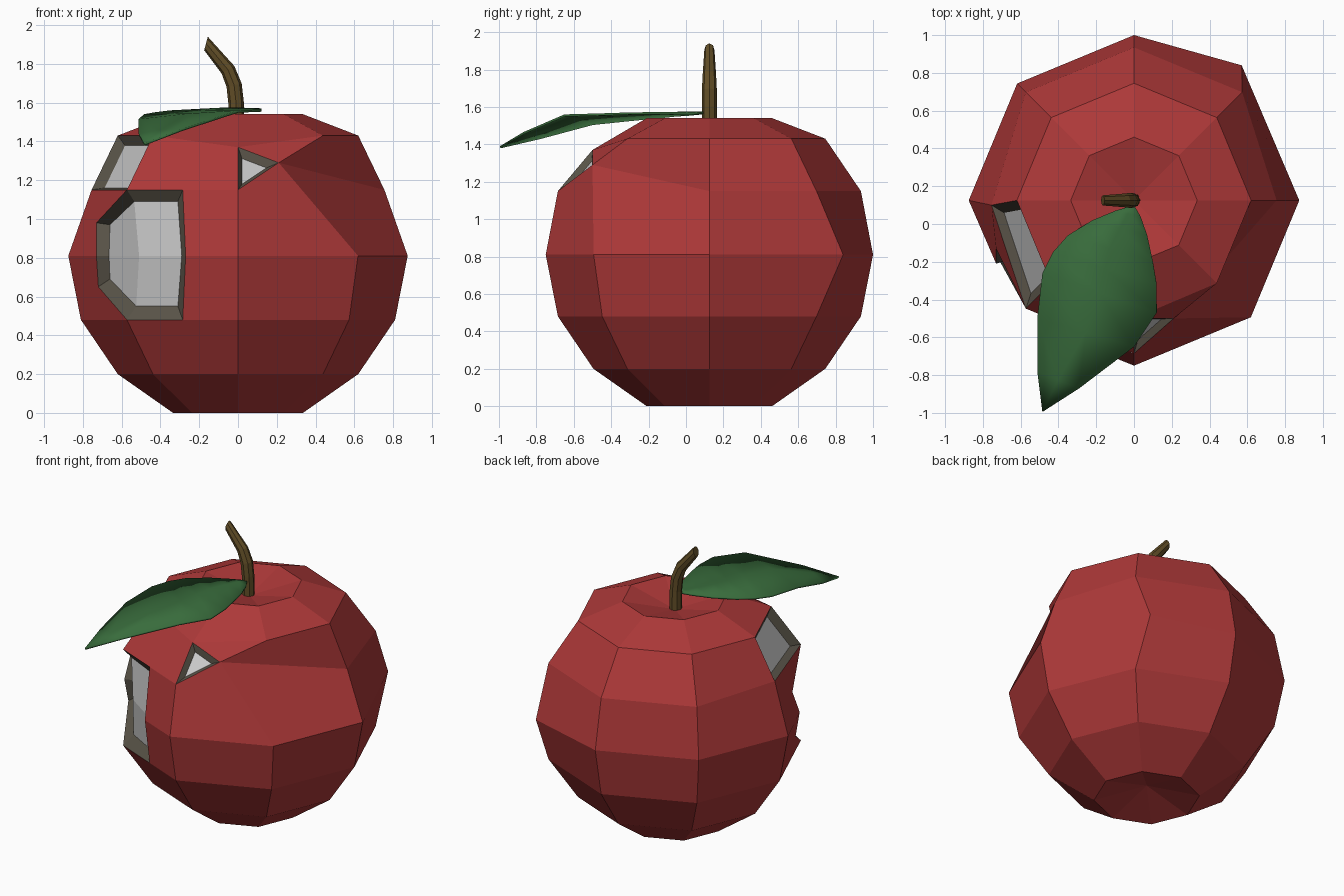
import bpy, bmesh
from math import sin, cos, pi, radians
from mathutils import Vector as V

if "Cube" in bpy.data.objects:
    bpy.data.objects.remove(bpy.data.objects["Cube"])

CY = 0.125  # y of the fruit's axis


def material(name, rgb):
    m = bpy.data.materials.new(name)
    m.diffuse_color = (*rgb, 1)
    m.use_nodes = True
    m.node_tree.nodes["Principled BSDF"].inputs["Base Color"].default_value = m.diffuse_color
    return m


RED = material("red_skin", (0.42, 0.04, 0.04))
TAUPE = material("cut_rim", (0.10, 0.088, 0.065))
BROWN = material("stem_brown", (0.12, 0.075, 0.02))
GREEN = material("leaf_green", (0.04, 0.15, 0.045))


def make(name, faces, mat=None, fix=True):
    """Object from a list of polygons given as point lists; shared points are welded."""
    bm = bmesh.new()
    for f in faces:
        bm.faces.new([bm.verts.new(p) for p in f])
    bmesh.ops.remove_doubles(bm, verts=bm.verts, dist=0.0005)
    if fix:
        bmesh.ops.recalc_face_normals(bm, faces=bm.faces)
    me = bpy.data.meshes.new(name)
    bm.to_mesh(me)
    bm.free()
    ob = bpy.data.objects.new(name, me)
    bpy.context.collection.objects.link(ob)
    if mat:
        me.materials.append(mat)
    return ob


# Fruit: eight-sided rings, columns counted in 45 degree steps from +x
profile = [(0.335, 0), (0.62, 0.2), (0.81, 0.48), (0.875, 0.81),
           (0.81, 1.15), (0.62, 1.43), (0.335, 1.54)]
P = [[V((r * cos(k * pi / 4), CY + r * sin(k * pi / 4), z)) for k in range(8)]
     for r, z in profile]
# Hand-moved corners
P[3][1] = V((0.57, 0.84, 0.81))
P[4][0] = V((0.755, CY, 1.15))
P[4][4] = V((-0.755, 0.1, 1.15))
P[4][7] = V((0.21, -0.5, 1.29))
P[5][6] = V((0, -0.5, 1.37))

# Outline points of the large cut at the front left
mid_r = [V((-0.285, -0.567, 0.48)), V((-0.27, -0.64, 0.81)), V((-0.285, -0.567, 1.15))]
mid_l = [V((-0.72, -0.18, 0.65)), V((-0.73, -0.21, 0.81)), V((-0.73, -0.13, 0.98))]

skin = []
open_cells = {(4, 4), (4, 6), (3, 4), (3, 5), (2, 4), (2, 5)}
for i in range(6):
    for k in range(8):
        n = (k + 1) % 8
        if (i, k) not in open_cells:
            skin.append([P[i][k], P[i][n], P[i + 1][n], P[i + 1][k]])
for i in (2, 3):  # skin left over beside the large cut
    skin.append([mid_r[i - 2], P[i][6], P[i + 1][6], mid_r[i - 1]])
skin.append([P[2][4], P[2][5], mid_l[0], mid_l[1], P[3][4]])
skin.append([P[3][4], mid_l[1], mid_l[2], P[4][5], P[4][4]])
skin.append([P[4][7], P[5][7], P[5][6]])
for k in range(8):  # dimples at both ends
    n = (k + 1) % 8
    skin.append([P[0][n], P[0][k], V((0, CY, 0.09))])
    skin.append([P[6][k], P[6][n], V((0, CY, 1.46))])
make("fruit_body", skin, RED, fix=False)


def recess(name, outer, inner, fills):
    """Tapered rim between two outlines, and the flat pieces behind it."""
    n = len(outer)
    make(name + "_rim", [[outer[j], outer[(j + 1) % n], inner[(j + 1) % n], inner[j]]
                         for j in range(n)], TAUPE, fix=False)
    make(name + "_inside", [[inner[j] for j in f] for f in fills], fix=False)


def shrunk(pts, factor, depth):
    c = sum(pts, V()) / len(pts)
    d = (pts[1] - pts[0]).cross(pts[2] - pts[0]).normalized()
    return [c + (p - c) * factor - d * depth for p in pts]


# Small cuts
eye = [P[4][6], P[4][7], P[5][6]]
recess("triangle_cut", eye, shrunk(eye, 0.6, 0.03), [(0, 1, 2)])
side = [P[4][4], P[4][5], P[5][5], P[5][4]]
recess("side_cut", side, shrunk(side, 0.78, 0.04), [(0, 1, 2, 3)])

# Large cut
outer = [P[2][5], *mid_r, P[4][5], mid_l[2], mid_l[1], mid_l[0]]
inner = [V(p) for p in [(-0.525, -0.40, 0.55), (-0.31, -0.52, 0.55), (-0.29, -0.58, 0.81),
                        (-0.31, -0.52, 1.09), (-0.535, -0.41, 1.09), (-0.66, -0.14, 0.97),
                        (-0.665, -0.19, 0.81), (-0.66, -0.17, 0.69)]]
centre = V((-0.51, -0.43, 0.81))
recess("large_cut", outer, inner + [centre],
       [(0, 1, 2, 8), (8, 2, 3, 4), (0, 8, 6, 7), (8, 4, 5, 6)])

# Stem: octagonal rings along a bent path (x, z, lean in degrees, radius x, radius y)
path = [(-0.008, 1.45, 0, 0.042, 0.04), (-0.01, 1.6, 4, 0.04, 0.04), (-0.02, 1.69, 12, 0.04, 0.04),
        (-0.052, 1.77, 30, 0.038, 0.036), (-0.165, 1.905, 75, 0.036, 0.027)]
rings = [[V((x + rx * cos(a) * cos(radians(t)), CY + ry * sin(a),
             z + rx * cos(a) * sin(radians(t)))) for a in [k * pi / 4 for k in range(8)]]
         for x, z, t, rx, ry in path]
stem = [[a[k], a[(k + 1) % 8], b[(k + 1) % 8], b[k]]
        for a, b in zip(rings, rings[1:]) for k in range(8)]
make("stem", stem + [rings[0], rings[-1]], BROWN)

# Leaf: rows of left edge, midrib and right edge, drooping to the tip
left = [(-0.10, 0.07, 1.57), (-0.22, 0.02, 1.565), (-0.35, -0.06, 1.56), (-0.43, -0.15, 1.55),
        (-0.485, -0.26, 1.54), (-0.512, -0.5, 1.515), (-0.512, -0.78, 1.44)]
right = [(0.035, 0.04, 1.57), (0.07, -0.06, 1.572), (0.10, -0.2, 1.572), (0.12, -0.32, 1.57),
         (0.12, -0.47, 1.565), (0.0, -0.65, 1.56), (-0.29, -0.87, 1.465)]
base, tip = V((0, 0.1, 1.575)), V((-0.485, -0.995, 1.39))
rows = []
for l, r in zip(left, right):
    m = (V(l) + V(r)) / 2
    m.z += 0.006
    rows.append([V(l), m, V(r)])
rows = [[base] * 3] + rows + [[tip] * 3]
quads = []
for a, b in zip(rows, rows[1:]):
    for j in (0, 1):
        q = [a[j], b[j], b[j + 1], a[j + 1]]
        if a[j] == a[j + 1]:
            q = q[:3]
        elif b[j] == b[j + 1]:
            q = [q[0], q[1], q[3]]
        quads.append(q)
leaf = make("leaf", quads, GREEN, fix=False)
leaf.modifiers.new("thickness", "SOLIDIFY").thickness = 0.012
leaf.data.shade_smooth()
